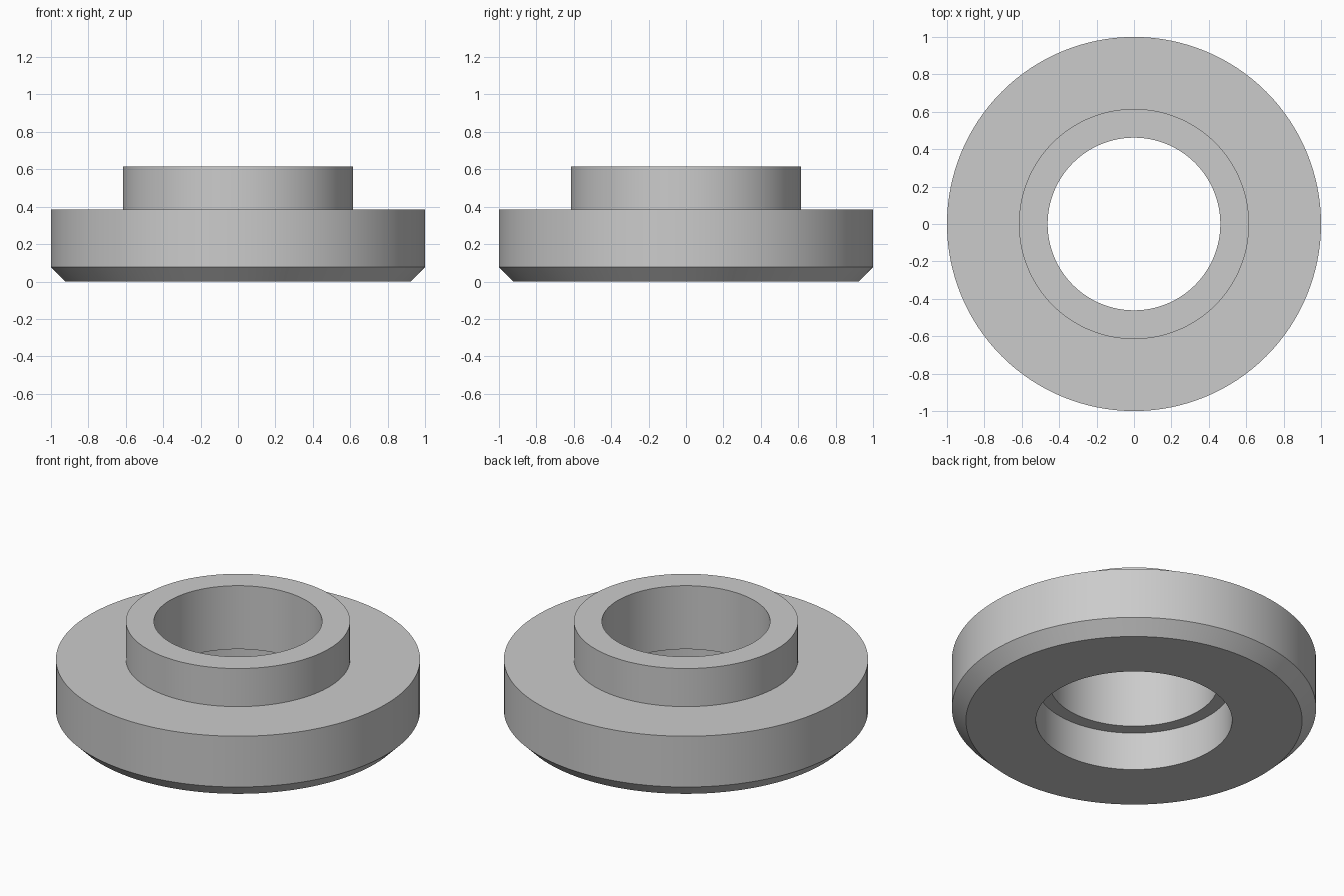
import bpy
import bmesh
import math
from mathutils import Matrix

SEGMENTS = 128
UNIT = 1 / 13  # outer radius is thirteen units

cube = bpy.data.objects.get("Cube")
if cube:
    bpy.data.objects.remove(cube, do_unlink=True)

# Plain grey material
grey = bpy.data.materials.new("plain_grey")
grey.use_nodes = True
colour = (0.6, 0.6, 0.6, 1)
grey.diffuse_color = colour
grey.node_tree.nodes["Principled BSDF"].inputs["Base Color"].default_value = colour


def lathe(name, profile):
    """Revolve a closed (radius, height) profile around z."""
    bm = bmesh.new()
    rings = []
    for i in range(SEGMENTS):
        turn = Matrix.Rotation(math.tau * i / SEGMENTS, 3, "Z")
        rings.append([bm.verts.new(turn @ Matrix.Identity(3) @ bpy_vec(r, z)) for r, z in profile])
    count = len(profile)
    for i, ring in enumerate(rings):
        following = rings[(i + 1) % SEGMENTS]
        for j in range(count):
            k = (j + 1) % count
            bm.faces.new((ring[j], following[j], following[k], ring[k]))
    bmesh.ops.recalc_face_normals(bm, faces=bm.faces)
    mesh = bpy.data.meshes.new(name)
    bm.to_mesh(mesh)
    bm.free()
    mesh.materials.append(grey)
    obj = bpy.data.objects.new(name, mesh)
    bpy.context.collection.objects.link(obj)
    bpy.ops.object.select_all(action="DESELECT")
    obj.select_set(True)
    bpy.context.view_layer.objects.active = obj
    bpy.ops.object.shade_smooth_by_angle(angle=math.radians(30))
    return obj


def bpy_vec(radius, height):
    """Point on the profile plane, in model units."""
    return Matrix.Scale(UNIT, 3) @ Matrix.Identity(3).col[0] * radius + Matrix.Identity(3).col[2] * height * UNIT


# Chamfered flange, raised hub, through bore and wider recess underneath
lathe("flanged_bushing", [
    (7, 0), (12, 0), (13, 1), (13, 5),   # recess rim, chamfer, flange wall
    (8, 5), (8, 8), (6, 8),              # hub wall and top
    (6, 3), (7, 3),                      # bore and recess ledge
])
